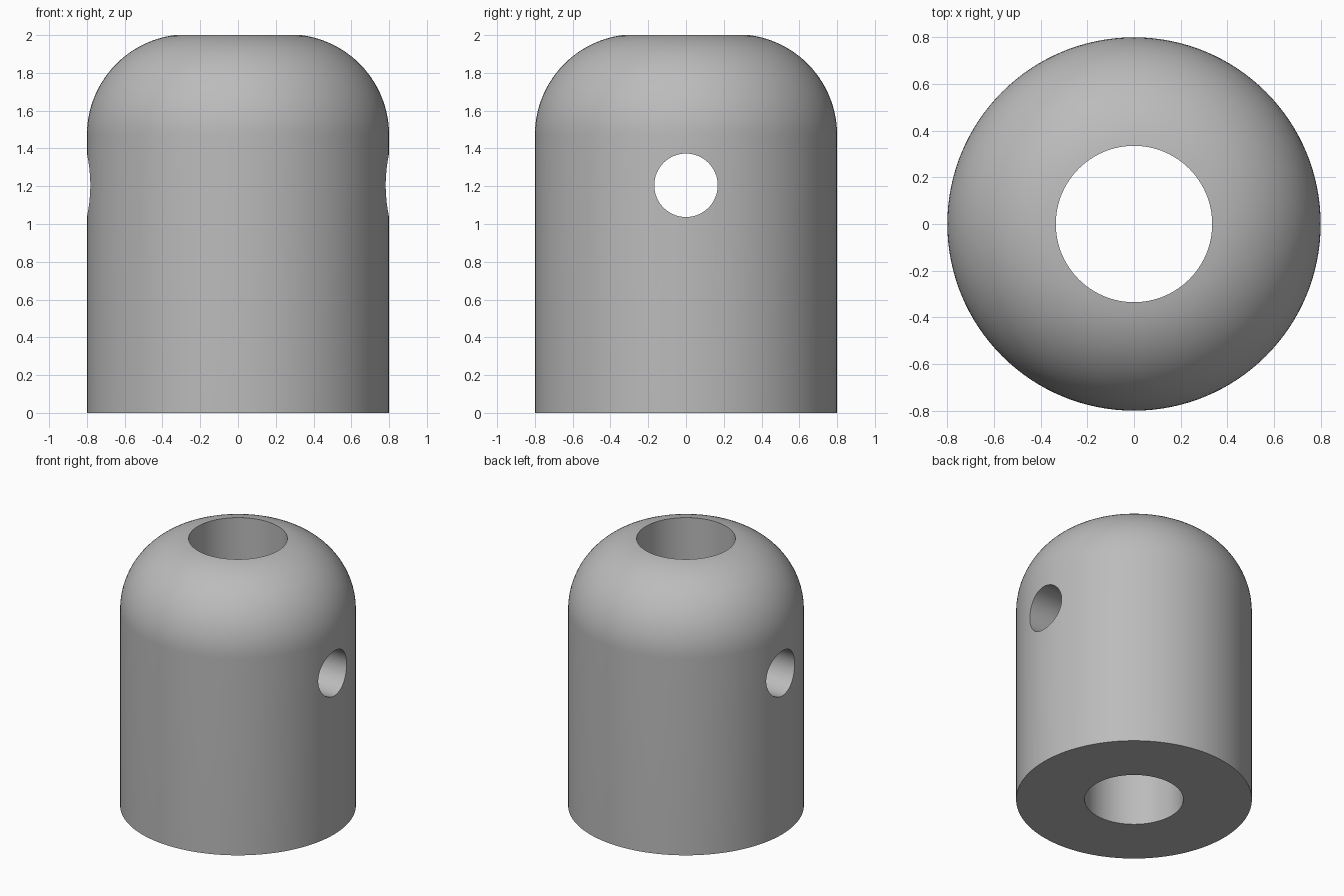
import bpy, bmesh, math
from mathutils import Matrix

if "Cube" in bpy.data.objects:
    bpy.data.objects.remove(bpy.data.objects["Cube"])

R, BORE, FILLET = 0.8, 0.335, 0.533      # outer, bore and shoulder radii
HOLE_R, HOLE_Z = 0.168, 1.205            # cross hole
SEGMENTS = 128

grey = bpy.data.materials.new("plain grey")
grey.diffuse_color = (0.5, 0.5, 0.5, 1)
grey.use_nodes = True
grey.node_tree.nodes["Principled BSDF"].inputs["Base Color"].default_value = grey.diffuse_color


def add_object(name, bm):
    mesh = bpy.data.meshes.new(name)
    bmesh.ops.recalc_face_normals(bm, faces=bm.faces)
    bm.to_mesh(mesh)
    bm.free()
    mesh.materials.append(grey)
    obj = bpy.data.objects.new(name, mesh)
    bpy.context.collection.objects.link(obj)
    return obj


# Body profile: bore wall, flat base, outer wall, rounded shoulder to the bore rim
end = math.acos((BORE - (R - FILLET)) / FILLET)
shoulder_z = 2 - FILLET * math.sin(end)
profile = [(BORE, 0), (R, 0)]
for i in range(25):
    a = end * i / 24
    profile.append((R - FILLET + FILLET * math.cos(a), shoulder_z + FILLET * math.sin(a)))

# Revolve the closed profile
bm = bmesh.new()
rings = []
for s in range(SEGMENTS):
    t = 2 * math.pi * s / SEGMENTS
    rings.append([bm.verts.new((r * math.cos(t), r * math.sin(t), z)) for r, z in profile])
n = len(profile)
for s in range(SEGMENTS):
    a, b = rings[s], rings[(s + 1) % SEGMENTS]
    for i in range(n):
        j = (i + 1) % n
        bm.faces.new((a[i], b[i], b[j], a[j]))
body = add_object("domed_sleeve", bm)

# Cross hole drilled along x through both walls
bm = bmesh.new()
bmesh.ops.create_cone(bm, cap_ends=True, segments=64, radius1=HOLE_R, radius2=HOLE_R, depth=2.4,
                      matrix=Matrix.Translation((0, 0, HOLE_Z)) @ Matrix.Rotation(math.pi / 2, 4, 'Y'))
drill = add_object("cross_hole_cutter", bm)
drill.hide_render = True

cut = body.modifiers.new("cross hole", 'BOOLEAN')
cut.operation = 'DIFFERENCE'
cut.solver = 'EXACT'
cut.object = drill
bpy.context.view_layer.objects.active = body
body.select_set(True)
bpy.ops.object.modifier_apply(modifier=cut.name)
bpy.data.objects.remove(drill)

bpy.ops.object.shade_smooth_by_angle(angle=math.radians(30))
